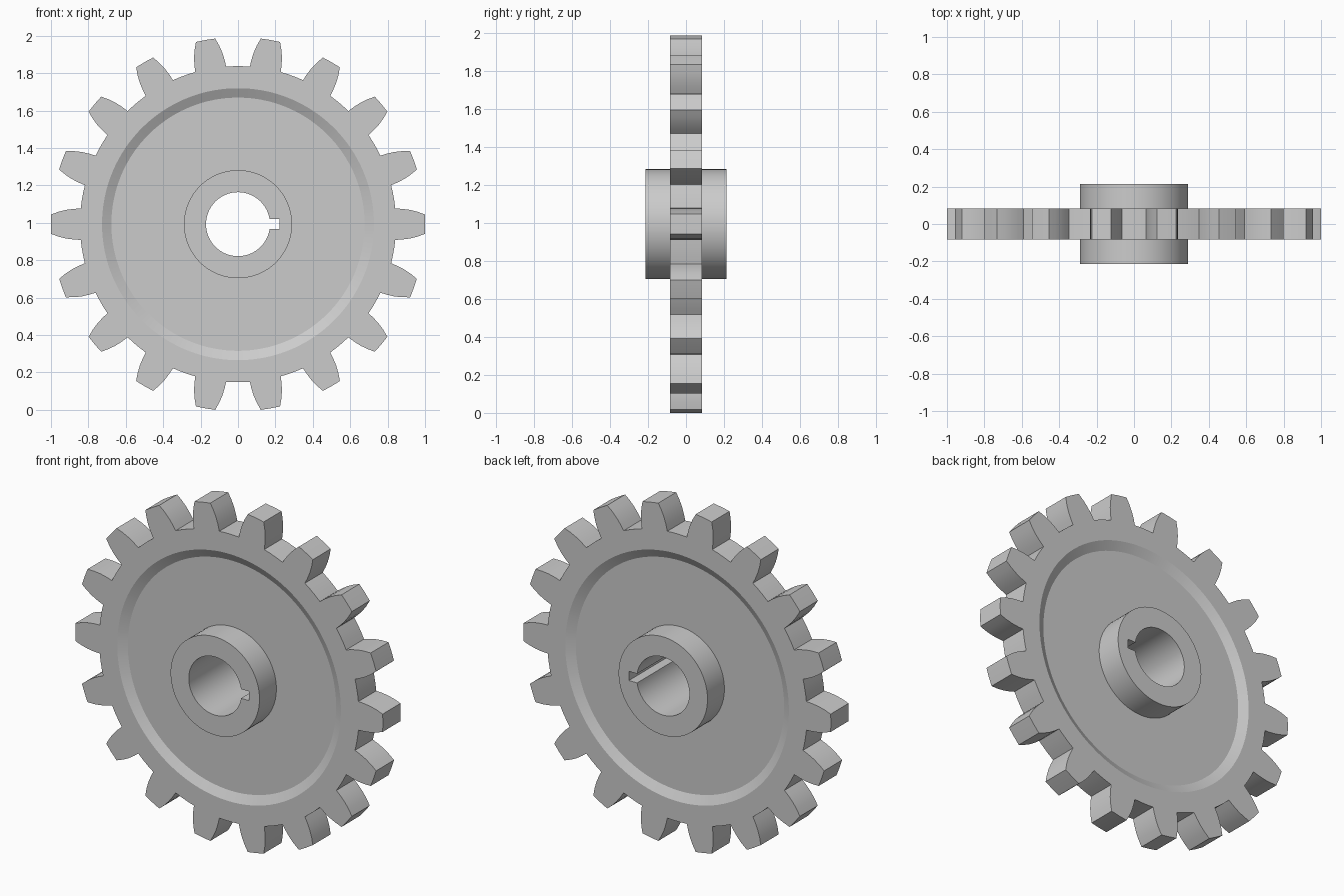
import bpy, bmesh
from math import sin, cos, radians, degrees, hypot, atan2

if "Cube" in bpy.data.objects:
    bpy.data.objects.remove(bpy.data.objects["Cube"])

TEETH = 18
CENTRE_Z = 0.9925


def polar(r, deg):
    return r * cos(radians(deg)), r * sin(radians(deg))


def ring_solid(name, sections):
    """Bridge a closed cycle of matching loops; each section is (points, y)."""
    bm = bmesh.new()
    loops = [[bm.verts.new((x, y, z)) for x, z in pts] for pts, y in sections]
    n = len(loops[0])
    for k, a in enumerate(loops):
        b = loops[(k + 1) % len(loops)]
        for i in range(n):
            j = (i + 1) % n
            bm.faces.new((a[i], a[j], b[j], b[i]))
    bmesh.ops.recalc_face_normals(bm, faces=bm.faces)
    mesh = bpy.data.meshes.new(name)
    bm.to_mesh(mesh)
    bm.free()
    obj = bpy.data.objects.new(name, mesh)
    obj.location.z = CENTRE_Z
    bpy.context.collection.objects.link(obj)
    bpy.ops.object.select_all(action='DESELECT')
    obj.select_set(True)
    bpy.context.view_layer.objects.active = obj
    bpy.ops.object.shade_smooth_by_angle(angle=radians(25))
    return obj


def mirrored(front):
    """Front sections followed by the same sections on the back, reversed."""
    return front + [(pts, -y) for pts, y in reversed(front)]


# Toothed wheel: one tooth as (radius, half angle) from root to tip
flank = [(0.845, 5.7), (0.88, 5.35), (0.92, 4.8), (0.96, 4.0), (1.0, 3.0)]
tooth = [(r, -a) for r, a in flank] + [(1.0, 0)] + [(r, a) for r, a in reversed(flank)]
tooth += [(0.845, 8.5), (0.845, 11.5)]          # root arc to the next tooth
outline = [(r, a + i * 360 / TEETH) for i in range(TEETH) for r, a in tooth]


def wheel_loop(radius=None):
    return [polar(radius or r, a) for r, a in outline]


# Rim face, sloped recess edge and recessed web
ring_solid("toothed_wheel", mirrored([
    (wheel_loop(), -0.083),
    (wheel_loop(0.727), -0.083),
    (wheel_loop(0.677), -0.056),
    (wheel_loop(0.28), -0.056),
]))

# Hub: bore with a square keyway on the +x side
BORE, KEY_X, KEY_H, HUB_R = 0.171, 0.222, 0.027, 0.289
start = degrees(atan2(KEY_H, (BORE**2 - KEY_H**2) ** 0.5))
bore = [(KEY_X, KEY_H * t) for t in (-1, -1 / 3, 1 / 3, 1)]
bore += [polar(BORE, start + (360 - 2 * start) * i / 80) for i in range(81)]
hub_outer = [(x * HUB_R / hypot(x, z), z * HUB_R / hypot(x, z)) for x, z in bore]
ring_solid("hub", mirrored([(bore, -0.213), (hub_outer, -0.213)]))
